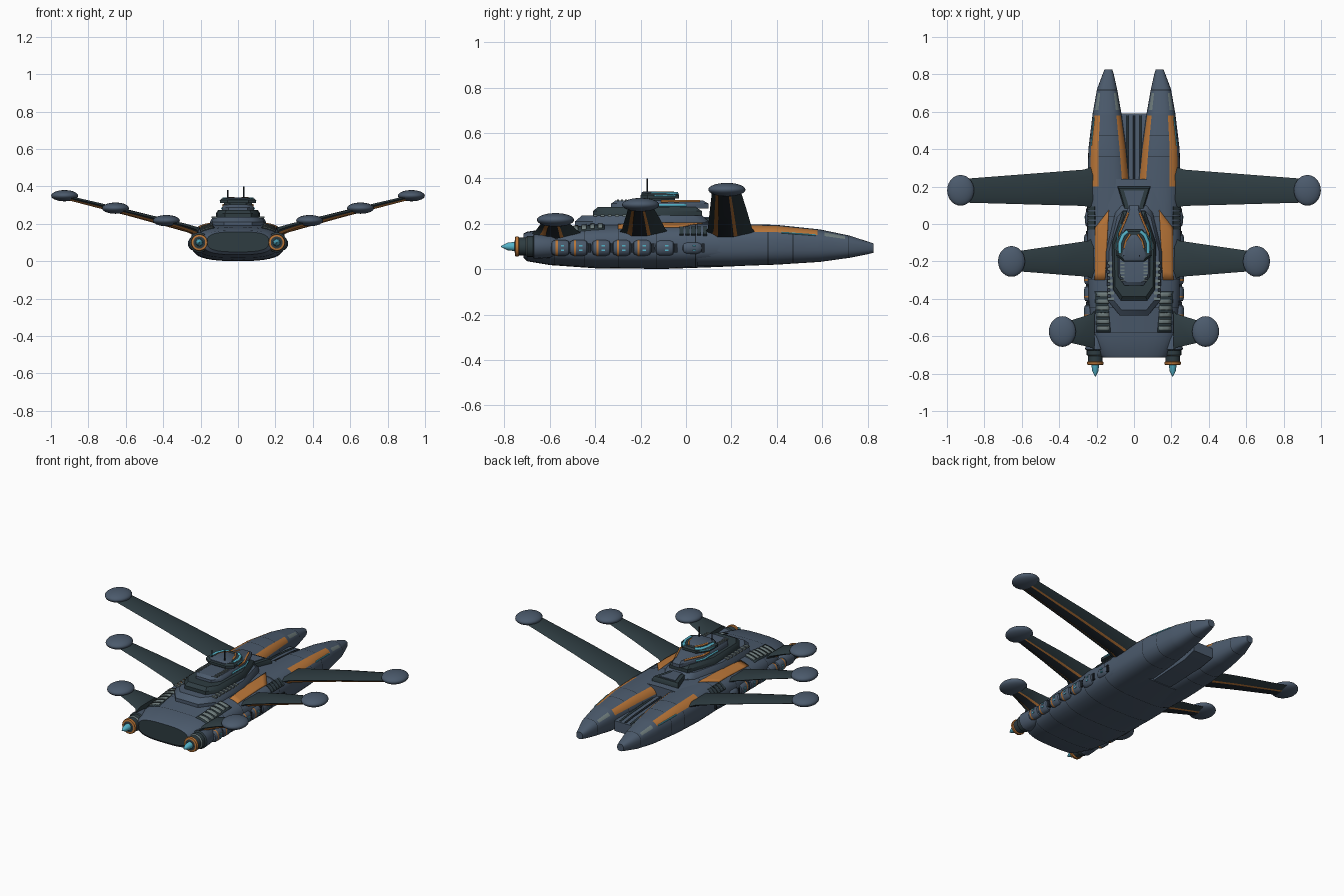
import bpy, bmesh, math
from mathutils import Vector

if "Cube" in bpy.data.objects:
    bpy.data.objects.remove(bpy.data.objects["Cube"])


def material(name, *srgb):
    col = [((c / 255 + .055) / 1.055) ** 2.4 for c in srgb] + [1]
    m = bpy.data.materials.new(name)
    m.use_nodes = True
    m.diffuse_color = col
    m.node_tree.nodes["Principled BSDF"].inputs["Base Color"].default_value = col
    return m


HULL = material("blue_grey_hull", 75, 90, 108)
DARK = material("dark_teal", 46, 60, 65)
SEAM = material("seam_black", 30, 37, 44)
ORANGE = material("orange_trim", 186, 118, 56)
CYAN = material("cyan_glow", 84, 178, 200)
PALE = material("pale_grey_green", 112, 126, 126)


def build(name, verts, faces, mats, idx=None, angle=35):
    me = bpy.data.meshes.new(name)
    me.from_pydata(verts, [], faces)
    for m in mats:
        me.materials.append(m)
    if idx:
        me.polygons.foreach_set("material_index", idx)
    bm = bmesh.new()
    bm.from_mesh(me)
    bmesh.ops.recalc_face_normals(bm, faces=bm.faces)
    bm.to_mesh(me)
    bm.free()
    ob = bpy.data.objects.new(name, me)
    bpy.context.collection.objects.link(ob)
    bpy.ops.object.select_all(action="DESELECT")
    ob.select_set(True)
    bpy.context.view_layer.objects.active = ob
    bpy.ops.object.shade_smooth_by_angle(angle=math.radians(angle))
    return ob


def loft(name, rings, mats, rule=lambda i, j: 0, cap=0):
    """Skin closed rings; rule(ring, segment) picks the material slot."""
    n = len(rings[0])
    verts = [p for r in rings for p in r]
    faces, idx = [], []
    for i in range(len(rings) - 1):
        for j in range(n):
            k = (j + 1) % n
            faces.append((i * n + j, i * n + k, (i + 1) * n + k, (i + 1) * n + j))
            idx.append(rule(i, j))
    faces += [tuple(range(n)), tuple(range(len(verts) - n, len(verts)))]
    return build(name, verts, faces, mats, idx + [cap, 0])


def at(keys, y):
    """Interpolate a table of sections along y."""
    y = min(max(y, keys[0][0]), keys[-1][0])
    for a, b in zip(keys, keys[1:]):
        if y <= b[0]:
            t = (y - a[0]) / (b[0] - a[0])
            return [p + (q - p) * t for p, q in zip(a[1:], b[1:])]


def oval(y, xc, hw, zb, zt, n, side=1, count=32):
    def power(v):
        return math.copysign(abs(v) ** (2 / n), v)
    mid, hz = (zb + zt) / 2, (zt - zb) / 2
    return [(side * (xc + hw * power(math.cos(a))), y, mid + hz * power(math.sin(a)))
            for a in (math.tau * j / count for j in range(count))]


def with_seams(keys, seams, extra=()):
    return sorted({k[0] for k in keys} | set(extra) | set(seams) | {s + .003 for s in seams})


def box(name, loc, size, mat, tilt=0):
    bpy.ops.mesh.primitive_cube_add(size=1, location=loc, rotation=(0, tilt, 0))
    ob = bpy.context.object
    ob.name, ob.scale = name, size
    ob.data.materials.append(mat)


def tube(name, pts, radius, mat):
    cu = bpy.data.curves.new(name, "CURVE")
    cu.dimensions, cu.bevel_depth, cu.bevel_resolution, cu.use_fill_caps = "3D", radius, 1, True
    sp = cu.splines.new("POLY")
    sp.points.add(len(pts) - 1)
    for p, q in zip(sp.points, pts):
        p.co = (*q, 1)
    cu.materials.append(mat)
    bpy.context.collection.objects.link(bpy.data.objects.new(name, cu))


def turned(name, loc, profile, mats, slots, squash=1):
    """Lathe (y, radius) points around the y axis."""
    rings = [[(loc[0] + r * squash * math.cos(a), y + loc[1], loc[2] + r * math.sin(a))
              for a in (math.tau * j / 20 for j in range(20))] for y, r in profile]
    return loft(name, rings, mats, lambda i, j: slots[i])


# Main hull: (y, half width, bottom, top)
HULL_KEYS = [(-.715, .165, .05, .157), (-.7, .185, .035, .165), (-.6, .222, .018, .18),
             (-.4, .245, .004, .2), (-.1, .252, .001, .21), (.1, .25, .008, .206), (.24, .247, .014, .198)]
seams = (-.58, -.45, -.3, -.13, .04)
ys = with_seams(HULL_KEYS, seams)
rings = []
for y in ys:
    hw, zb, zt = at(HULL_KEYS, y)
    rings.append(oval(y, 0, hw, zb, zt, 3))
loft("main_hull", rings, [HULL, SEAM, DARK], lambda i, j: int(ys[i] in seams), cap=2)


def deck(x, y):
    hw, zb, zt = at(HULL_KEYS, y)
    return (zb + zt) / 2 + (zt - zb) / 2 * max(0, 1 - (abs(x) / hw) ** 3) ** (1 / 3)


def deck_plate(name, corners, mat, lift=.004, n=8):
    """Plate draped over the deck between four (x, y) corners."""
    a, b, c, d = map(Vector, corners)
    verts = []
    for i in range(n + 1):
        for j in range(n + 1):
            p = a.lerp(b, i / n).lerp(d.lerp(c, i / n), j / n)
            verts.append((p.x, p.y, deck(p.x, p.y) + lift))
    m = n + 1
    faces = [(i * m + j, i * m + j + 1, (i + 1) * m + j + 1, (i + 1) * m + j)
             for i in range(n) for j in range(n)]
    ob = build(name, verts, faces, [mat])
    if sum(p.normal.z for p in ob.data.polygons) < 0:
        ob.data.flip_normals()
    mod = ob.modifiers.new("thickness", "SOLIDIFY")
    mod.thickness = .008


# Twin bow prongs: (y, centre x, half width, bottom, top)
PRONG_KEYS = [(.05, .128, .118, .012, .2), (.2, .135, .115, .013, .2), (.4, .142, .102, .02, .195),
              (.59, .144, .077, .032, .175), (.72, .144, .054, .05, .148),
              (.8, .138, .03, .066, .122), (.825, .137, .021, .072, .114)]
seams_p = (.36, .47, .715)
ys_p = with_seams(PRONG_KEYS, seams_p, (.58, .61, .7))


def prong_slot(i, j):
    y = ys_p[i]
    if j in (3, 4, 5, 11, 12, 13) and .2 <= y < .58:
        return 2
    if y in seams_p:
        return 1
    return 3 if j in (3, 4, 11, 12) and .61 <= y < .7 else 0


for s, tag in ((1, "left"), (-1, "right")):
    rings = [oval(y, *at(PRONG_KEYS, y), 2.6, s) for y in ys_p]
    loft(tag + "_prong", rings, [HULL, SEAM, ORANGE, PALE], prong_slot)
    tube(tag + "_prong_light", [oval(y, *at(PRONG_KEYS, y), 2.6, s)[3] for y in (.42, .48, .57)], .004, CYAN)

# Tapered bridge between the prongs
loft("prong_bridge", [[(-w, y, zb), (w, y, zb), (w, y, zt), (-w, y, zt)]
                      for y, w, zb, zt in ((.2, .06, .016, .14), (.5, .062, .03, .122), (.59, .066, .05, .112))], [HULL])
for x, mat in ((-.035, DARK), (0, SEAM), (.035, DARK)):
    tube("bridge_rail", [(x, .2, .141), (x, .5, .123), (x, .58, .113)], .006, mat)


# Stacked superstructure
def tier(name, half, z0, z1, mat, shrink=.9, grow=1):
    outline = half + [(-x, y) for x, y in reversed(half)]
    cy = sum(y for _, y in half) / len(half)
    rings = [[(x * k, cy + (y - cy) * k, z) for x, y in outline]
             for z, k in ((z0, grow), (z0 + (z1 - z0) * .6, grow), (z1, grow * shrink))]
    loft(name, rings, [mat])


base = [(.075, -.49), (.14, -.41), (.15, -.15), (.1, .06), (.065, .1)]
middle = [(.07, -.41), (.112, -.35), (.118, -.1), (.06, .07)]
upper = [(.05, -.33), (.085, -.28), (.085, -.05), (.025, .1)]
head = [(.055, -.2), (.095, -.17), (.09, -.09), (.045, -.03)]
tier("base_tier", base, .17, .236, HULL)
tier("middle_tier", middle, .23, .273, DARK)
tier("upper_tier", upper, .268, .302, HULL)
tier("bridge_neck", head, .3, .318, DARK, 1, .8)
tier("bridge_head", head, .312, .336, DARK)
tier("bridge_roof", [(.05, -.195), (.064, -.17), (.05, -.1), (.025, -.06)], .33, .342, HULL)
tier("bow_ramp", [(.065, .04), (.055, .09), (.088, .2)], .19, .226, DARK)
tier("ramp_panel", [(.035, .05), (.03, .1), (.055, .18)], .222, .23, HULL, 1)
for x, top in ((-.055, .38), (.03, .4)):
    tube("antenna", [(x, -.17, .33), (x, -.17, top)], .0035, SEAM)

for s, tag in ((1, "left"), (-1, "right")):
    # Superstructure windows, trim and slats
    def line(name, z, pts, radius, mat):
        tube(f"{tag}_{name}", [(s * x, y, z) for x, y in pts], radius, mat)
    line("roof_window", .332, [(.033, -.04), (.057, -.06), (.074, -.1), (.076, -.155)], .01, CYAN)
    line("roof_trim", .337, [(.02, -.055), (.043, -.09), (.053, -.13)], .006, ORANGE)
    line("head_window", .323, [(.06, -.045), (.09, -.09), (.094, -.14)], .004, CYAN)
    line("upper_trim", .3, [(.03, .06), (.05, .01), (.077, -.05), (.079, -.11)], .006, ORANGE)
    line("upper_window", .282, [(.066, 0), (.085, -.05), (.085, -.18)], .006, CYAN)
    for k in range(7):
        box(tag + "_base_slat", (s * .125, -.4 + k * .032, .236), (.034, .016, .008), PALE)
        box(tag + "_upper_slat", (s * .062, -.3 + k * .018, .303), (.022, .008, .006), PALE)

    # Deck stripe, rear vents and shoulder vents
    deck_plate(tag + "_deck_stripe", [(s * .155, -.3), (s * .21, -.3), (s * .208, -.02), (s * .135, .075)], ORANGE)
    deck_plate(tag + "_vent_bed", [(s * .125, -.58), (s * .2, -.58), (s * .21, -.36), (s * .145, -.36)], DARK, .003)
    for k in range(6):
        y = -.568 + k * .036
        deck_plate(tag + "_vent", [(s * .135, y), (s * .2, y), (s * .2, y + .021), (s * .135, y + .021)], PALE, .008, 3)
    for k in range(5):
        box(tag + "_shoulder_vent", (s * .222, -.02 + k * .026, .162), (.052, .018, .025), DARK, s * .7)

    # Side bays with thin bands and lights
    for k, y in enumerate((-.55, -.47, -.37, -.28, -.19, -.09, .03)):
        r = .035 if k < 6 else .027
        prof = [(-.046, .012), (-.04, r * .8), (-.024, r), (-.015, r), (.018, r), (.032, r * .85), (.042, .012)]
        band = 1 if k < 5 else 0
        turned(tag + "_side_bay", (s * .241, y, .094), prof, [HULL, ORANGE], [0, 0, band, 0, 0, 0], .75)
        for z in (.084, .104):
            box(tag + "_bay_light", (s * .266, y + .006, z), (.005, .015, .007), CYAN)
        box(tag + "_bay_joint", (s * .242, y + .045, .094), (.03, .014, .04), SEAM)

    # Engine with nozzle and glowing cone
    turned(tag + "_engine", (s * .207, 0, .1),
           [(-.56, .03), (-.6, .05), (-.67, .054), (-.675, .046), (-.7, .046), (-.705, .039), (-.735, .039),
            (-.738, .045), (-.752, .043), (-.754, .032), (-.755, .02), (-.785, .017), (-.815, .002)],
           [HULL, DARK, PALE, ORANGE, CYAN], [0, 0, 1, 1, 2, 1, 3, 3, 3, 1, 4, 4])

    # Swept-up wings: (pod x, pod y, root chord, tip chord)
    for rank, px, py, root, tip in (("front", .927, .18, (.095, .295), (.115, .24)),
                                    ("middle", .655, -.2, (-.285, -.085), (-.25, -.15)),
                                    ("rear", .383, -.575, (-.665, -.475), (-.625, -.53))):
        def height(x):
            return .215 + .245 * (x - .383)
        rings = []
        for t, flare, thick, drop in ((0, .015, .05, .016), (.08, 0, .042, .006), (.5, 0, .034, 0), (1, 0, .024, 0)):
            x = .21 + (px - .21) * t
            y0 = root[0] + (tip[0] - root[0]) * t - flare
            y1 = root[1] + (tip[1] - root[1]) * t + flare
            under = [(.05, 0), (.13, -.18), (.23, -.55), (.58, -.55), (.66, -.45), (.92, -.1)]
            shape = [(0, .1)] + under + [(1, .1), (.8, .45), (.2, .45)]
            rings.append([(s * x, y0 + (y1 - y0) * f, height(x) + thick * h - .004 - drop) for f, h in shape])
        loft(f"{tag}_{rank}_wing", rings, [DARK, ORANGE, SEAM],
             lambda i, j: 1 if j in (2, 4) else 2 if j == 3 else 0)
        bpy.ops.mesh.primitive_uv_sphere_add(segments=28, ring_count=14, radius=1, location=(s * px, py, height(px) + .002))
        pod = bpy.context.object
        pod.name, pod.scale = f"{tag}_{rank}_wing_pod", (.072, .082, .03)
        pod.data.materials.append(HULL)
        bpy.ops.object.shade_smooth()
